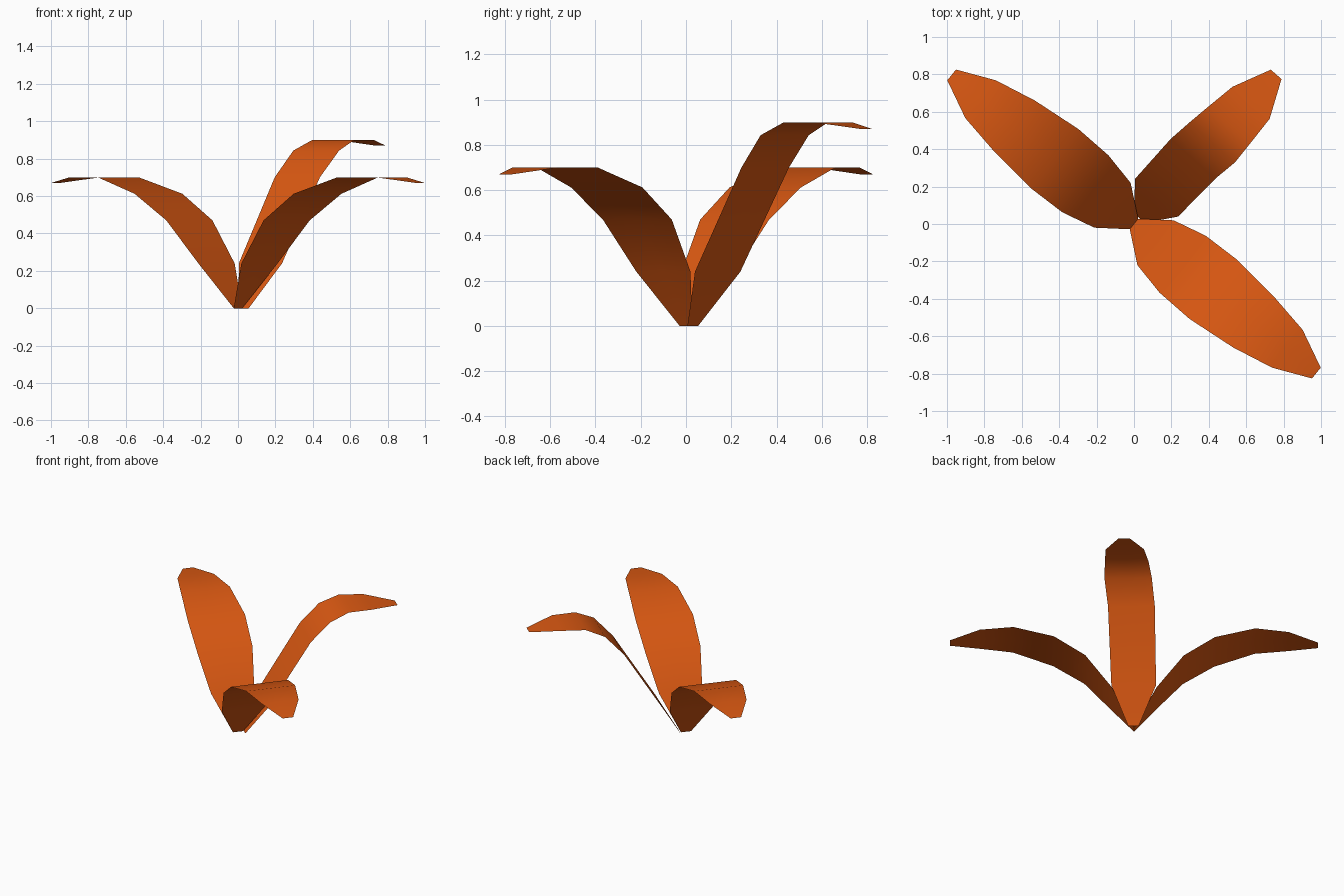
import bpy
import bmesh
import math
from mathutils import Vector

if "Cube" in bpy.data.objects:
    bpy.data.objects.remove(bpy.data.objects["Cube"])

orange = bpy.data.materials.new("burnt orange")
orange.diffuse_color = (0.70, 0.098, 0.006, 1)
orange.use_nodes = True
orange.node_tree.nodes["Principled BSDF"].inputs["Base Color"].default_value = orange.diffuse_color


def petal(name, stations, angle, turn=0.0):
    """Thin curved blade: stations are (x, y, z, half width); edges lie along angle."""
    side = Vector((math.cos(angle), math.sin(angle), 0))
    bm = bmesh.new()
    rows = []
    for x, y, z, w in stations:
        c = Vector((x, y, z))
        rows.append([bm.verts.new(c + side * w * k) for k in (-1, 0, 1)])
    for a, b in zip(rows, rows[1:]):
        for i in range(2):
            bm.faces.new((a[i], a[i + 1], b[i + 1], b[i])).smooth = True
    bmesh.ops.recalc_face_normals(bm, faces=bm.faces)
    # make the upper side the outside
    if sum(f.normal.z for f in bm.faces) < 0:
        bmesh.ops.reverse_faces(bm, faces=bm.faces)
    mesh = bpy.data.meshes.new(name)
    bm.to_mesh(mesh)
    bm.free()
    mesh.materials.append(orange)
    obj = bpy.data.objects.new(name, mesh)
    obj.rotation_euler.z = turn
    bpy.context.collection.objects.link(obj)
    return obj


# two long drooping leaves, opposite each other
long_path = [
    (0.0, 0.0, 0.0, 0.036),
    (-0.115, 0.10, 0.24, 0.154),
    (-0.26, 0.215, 0.47, 0.196),
    (-0.425, 0.35, 0.612, 0.203),
    (-0.64, 0.525, 0.70, 0.174),
    (-0.82, 0.667, 0.70, 0.130),
    (-0.975, 0.797, 0.67, 0.037),
]
petal("left_leaf", long_path, math.radians(51))
petal("right_leaf", long_path, math.radians(51), math.pi)

# taller back leaf
tall_path = [
    (0.03, 0.03, 0.0, 0.036),
    (0.12, 0.14, 0.24, 0.153),
    (0.317, 0.35, 0.70, 0.160),
    (0.418, 0.436, 0.843, 0.162),
    (0.51, 0.53, 0.90, 0.149),
    (0.626, 0.648, 0.90, 0.131),
    (0.76, 0.80, 0.87, 0.038),
]
petal("back_leaf", tall_path, math.radians(-41))
